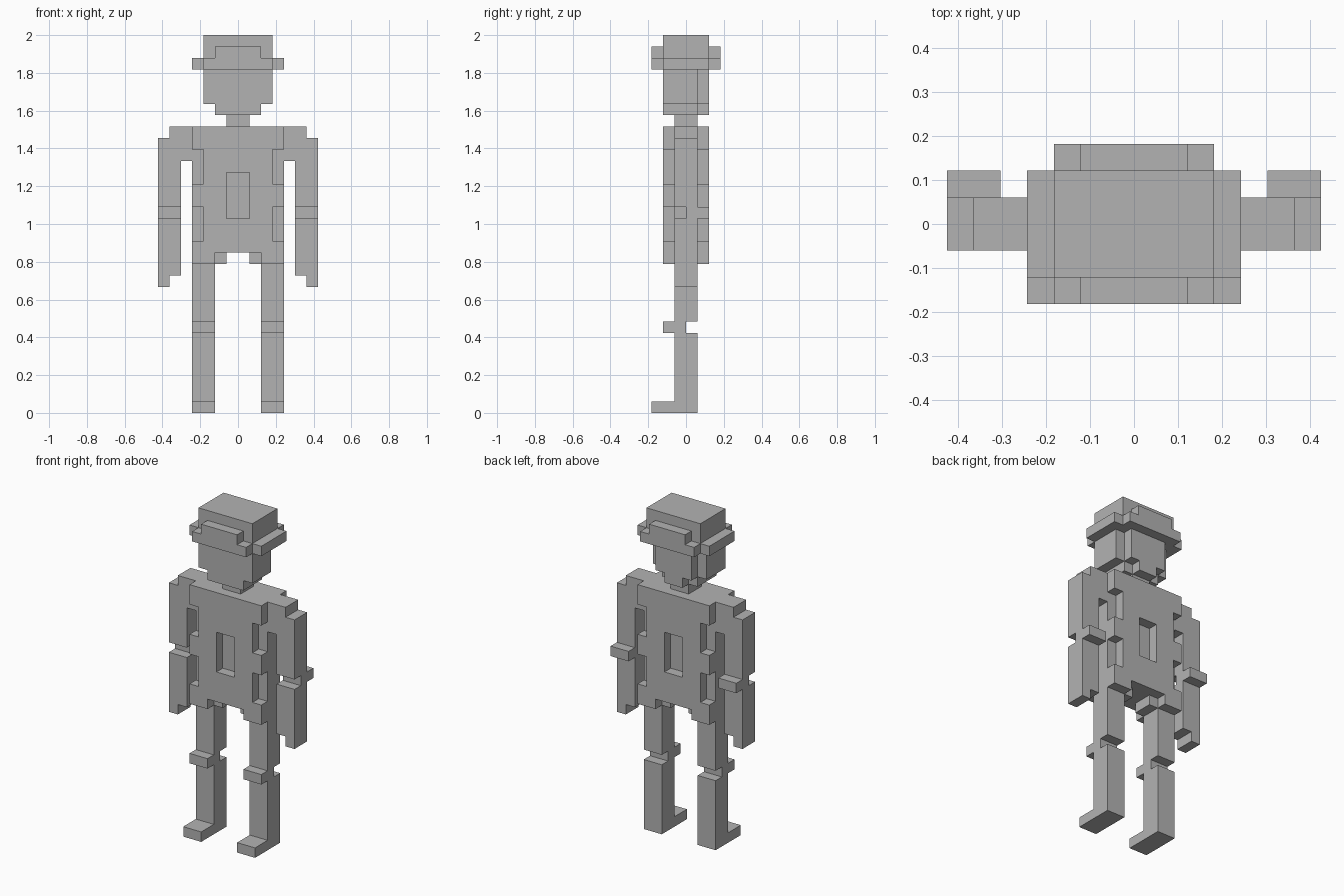
import bpy
import bmesh
from math import radians
from mathutils import Vector

UNIT = 2 / 33  # one block edge; all part sizes below count blocks

cube = bpy.data.objects.get("Cube")
if cube:
    bpy.data.objects.remove(cube)

grey = bpy.data.materials.new("plain_grey")
grey.use_nodes = True
colour = (0.45, 0.45, 0.45, 1)
grey.diffuse_color = colour
grey.node_tree.nodes["Principled BSDF"].inputs["Base Color"].default_value = colour


def cells_of(boxes):
    """Unit blocks filled by (x0, x1, y0, y1, z0, z1) boxes."""
    return {(x, y, z) for x0, x1, y0, y1, z0, z1 in boxes
            for x in range(x0, x1) for y in range(y0, y1) for z in range(z0, z1)}


def both_sides(boxes):
    return boxes + [(-b[1], -b[0], *b[2:]) for b in boxes]


def front_and_back(boxes):
    return boxes + [(b[0], b[1], -b[3], -b[2], b[4], b[5]) for b in boxes]


def block_part(name, boxes, cuts=()):
    """Outer skin of joined blocks, with flat areas merged."""
    cells = cells_of(boxes) - cells_of(cuts)
    bm = bmesh.new()
    for cell in cells:
        centre = Vector(cell) + Vector((0.5, 0.5, 0.5))
        for axis in range(3):
            for side in (-1, 1):
                step = [0, 0, 0]
                step[axis] = side
                if tuple(c + s for c, s in zip(cell, step)) in cells:
                    continue
                n = Vector(step)
                u = Vector([float(i == (axis + 1) % 3) for i in range(3)])
                v = n.cross(u)
                bm.faces.new([bm.verts.new((centre + (n + u * a + v * b) / 2) * UNIT)
                              for a, b in ((-1, -1), (1, -1), (1, 1), (-1, 1))])
    bmesh.ops.remove_doubles(bm, verts=bm.verts[:], dist=UNIT / 100)
    bmesh.ops.dissolve_limit(bm, angle_limit=radians(1),
                             verts=bm.verts[:], edges=bm.edges[:])
    mesh = bpy.data.meshes.new(name)
    bm.to_mesh(mesh)
    bm.free()
    mesh.materials.append(grey)
    obj = bpy.data.objects.new(name, mesh)
    bpy.context.collection.objects.link(obj)
    return obj


# Head: full front, narrower back, tapered chin, plus the crown above
block_part("head", [
    (-3, 3, -2, 1, 27, 30), (-2, 2, 1, 2, 27, 30),
    (-2, 2, -2, 1, 26, 27), (-1, 1, 1, 2, 26, 27),
    (-3, 3, -2, 2, 30, 33)])

# Band round the head: raised in the middle at front and back, open corners
block_part("head_band",
           front_and_back([(-3, 3, -3, -2, 30, 31), (-2, 2, -3, -2, 31, 32)])
           + both_sides([(3, 4, -2, 2, 30, 31)]))

block_part("neck", [(-1, 1, -1, 1, 25, 26)])

# Torso: side notches, a centre recess on both faces and a stepped lower edge
block_part("torso", [(-4, 4, -2, 2, 13, 25)],
           front_and_back(both_sides([
               (3, 4, -2, -1, 20, 23), (3, 4, -2, -1, 15, 18)])
               + [(-1, 1, -2, -1, 17, 21), (-2, 2, -2, -1, 13, 14)])
           + [(-1, 1, -2, 2, 13, 14)])

# Limbs, written for the +x side
arm = [(4, 6, -1, 1, 24, 25), (4, 7, -1, 1, 22, 24),
       (5, 7, -1, 1, 18, 22), (5, 7, 0, 2, 17, 18),
       (5, 7, -1, 1, 12, 17), (6, 7, -1, 1, 11, 12)]
leg = [(2, 4, -1, 1, 8, 13), (2, 4, -2, 0, 7, 8),
       (2, 4, -1, 1, 1, 7), (2, 4, -3, 1, 0, 1)]
for limb, boxes in (("arm", arm), ("leg", leg)):
    block_part("left_" + limb, boxes)
    block_part("right_" + limb, both_sides(boxes)[len(boxes):])
